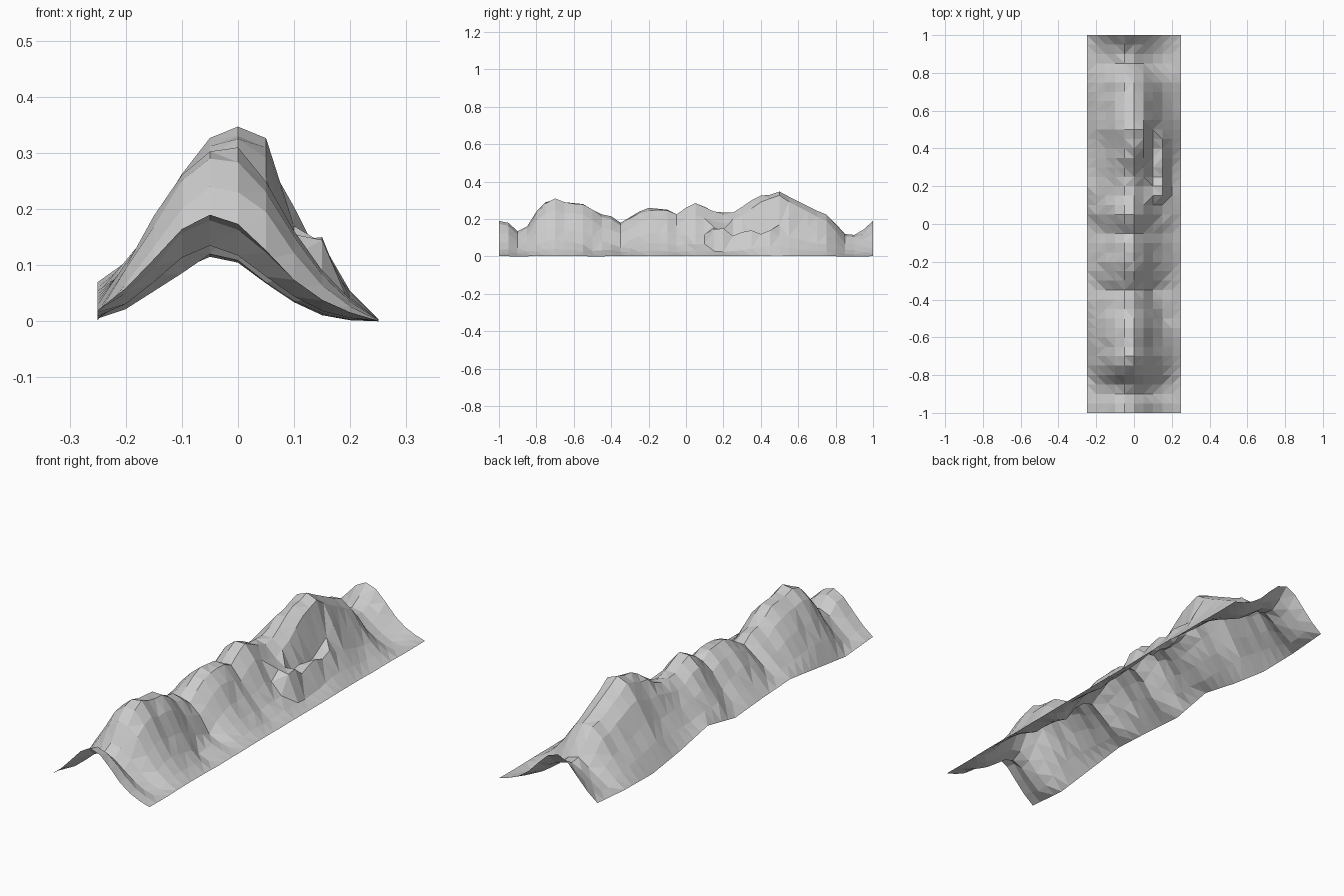
import bpy, bmesh, math, random

if "Cube" in bpy.data.objects:
    bpy.data.objects.remove(bpy.data.objects["Cube"])

random.seed(4)
STEP, NX, NY = 0.05, 11, 41

# cross-sections (across x) of the range at its lowest saddle and highest peak
LOW = [0.003, 0.012, 0.04, 0.075, 0.107, 0.107, 0.072, 0.036, 0.010, 0.001, 0.0]
HIGH = [0.05, 0.125, 0.20, 0.27, 0.323, 0.347, 0.32, 0.22, 0.125, 0.055, 0.004]
# crest height along y, every 0.05
CREST = [.19, .18, .135, .16, .24, .29, .31, .29, .285, .28, .25, .225, .215, .18,
         .21, .24, .26, .255, .25, .225, .26, .285, .265, .24, .235, .235, .265,
         .30, .325, .33, .347, .32, .295, .27, .245, .225, .175, .12, .115, .145, .19]
# sideways drift of the crest and height of the left foot, every 0.2 along y
DRIFT = [-.03, -.02, -.025, -.02, -.025, -.02, -.02, 0, 0.005, -.005, -.03]
LEFT_FOOT = [.02, .005, .03, .055, .045, .03, .07, .03, .002, .005, .02]


def sample(values, pos):
    pos = max(0, min(len(values) - 1, pos))
    i = min(int(pos), len(values) - 2)
    return values[i] + (values[i + 1] - values[i]) * (pos - i)


# small rocky spur with a hollow behind it: row -> (z at x=0.1, z at x=0.15)
SPUR = {23: (.155, .145), 24: (.145, .15), 25: (.11, .11), 26: (.12, .13), 27: (.105, .14),
        28: (.11, .12), 29: (.14, .14), 30: (.17, .11)}
# gullies cut in the flanks: (x, y, depth, width along y)
GULLIES = [(.15, -.5, .035, .06), (.1, -.38, .03, .06), (.12, .05, .02, .06),
           (-.15, .4, .03, .07), (-.15, -.05, .025, .07), (.15, .62, .02, .06)]


def row_heights(j):
    t = (CREST[j] - 0.11) / 0.237
    drift, foot = sample(DRIFT, j / 4), sample(LEFT_FOOT, j / 4)
    row = []
    for i in range(NX):
        x = (i - 5) * STEP
        pos = i - drift / STEP * math.cos(x * math.pi / 0.5)
        z = sample(LOW, pos) * (1 - t) + sample(HIGH, pos) * t
        for gx, gy, depth, width in GULLIES:
            y = -1 + j * STEP
            z -= depth * math.exp(-((x - gx) / .06) ** 2 - ((y - gy) / width) ** 2)
        if 0 < i < NX - 1 and 0 < j < NY - 1:
            z += random.uniform(-.007, .007) * min(1, z / .1)
        row.append(max(0, z))
    # left foot blends into the slope
    d = foot - row[0]
    for i in range(3):
        row[i] = max(0, row[i] + d * (1 - i / 3))
    if j in SPUR:
        row[7], row[8] = SPUR[j]
    k = CREST[j] / max(row)
    return [z * (k if 2 < i < 7 else 1) for i, z in enumerate(row)]


# mountain ridge sheet
bm = bmesh.new()
grid = [[bm.verts.new(((i - 5) * STEP, -1 + j * STEP, z))
         for i, z in enumerate(row_heights(j))] for j in range(NY)]
for j in range(NY - 1):
    for i in range(NX - 1):
        a, b, c, d = grid[j][i], grid[j][i + 1], grid[j + 1][i + 1], grid[j + 1][i]
        # split each cell along its flatter diagonal
        if abs(a.co.z - c.co.z) < abs(b.co.z - d.co.z):
            bm.faces.new((a, b, c))
            bm.faces.new((a, c, d))
        else:
            bm.faces.new((a, b, d))
            bm.faces.new((b, c, d))
mesh = bpy.data.meshes.new("mountain_ridge")
bm.to_mesh(mesh)
bm.free()
ridge = bpy.data.objects.new("mountain_ridge", mesh)
bpy.context.collection.objects.link(ridge)
